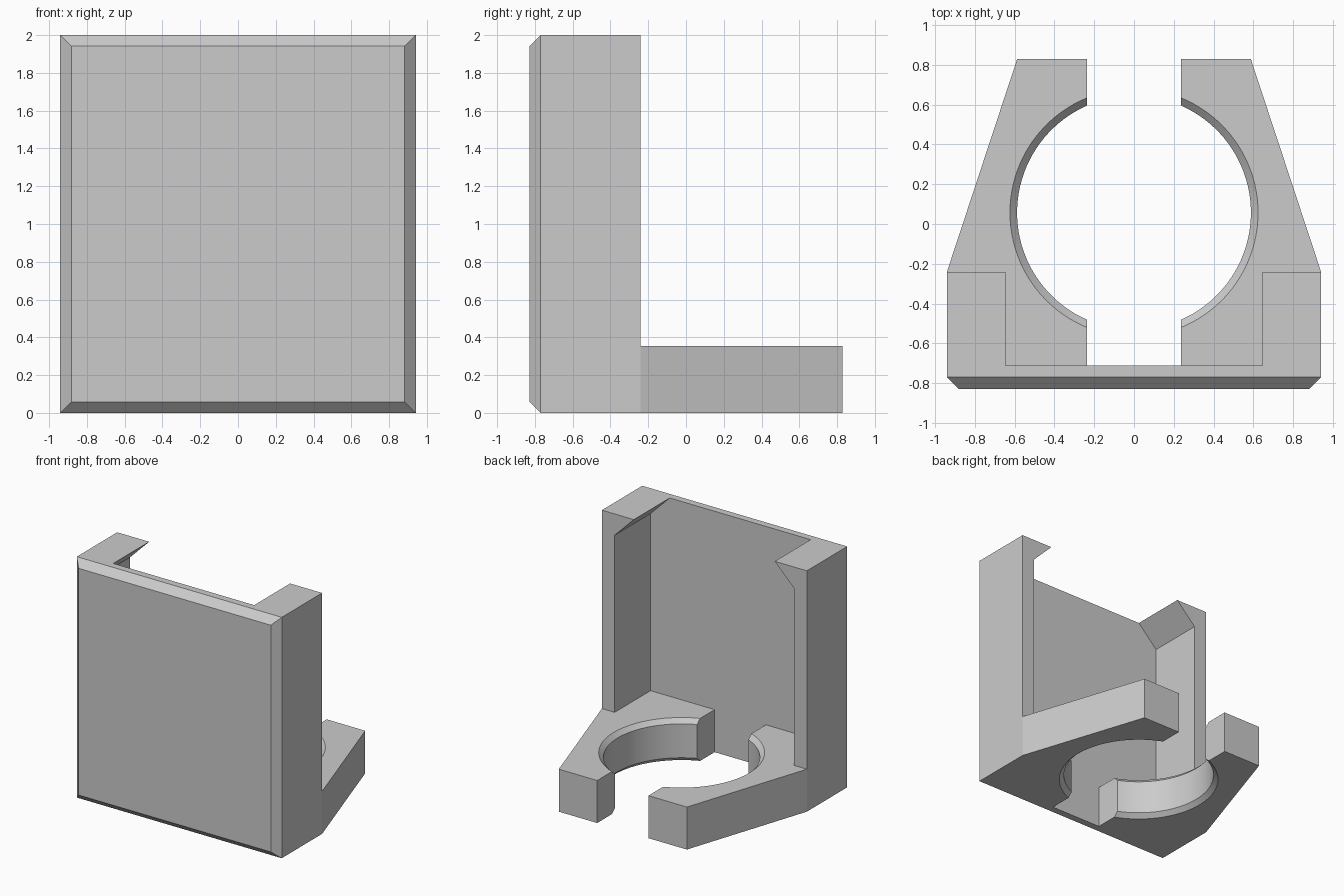
import bpy, bmesh, math

if "Cube" in bpy.data.objects:
    bpy.data.objects.remove(bpy.data.objects["Cube"], do_unlink=True)

U = 1 / 17                       # design module
HALF_W, HEIGHT = 16 * U, 2.0
FRONT, BACK = -0.829, 0.829
PLATE_BACK = FRONT + 2 * U
POST_BACK = FRONT + 10 * U
BASE_H, SLOT = 6 * U, 4 * U
HOLE_Y, HOLE_R, HOLE_BEVEL = 0.057, 10 * U, 0.036

grey = bpy.data.materials.new("light grey")
grey.use_nodes = True
colour = (0.6, 0.6, 0.6, 1)
grey.diffuse_color = colour
grey.node_tree.nodes["Principled BSDF"].inputs["Base Color"].default_value = colour


def loft(name, rings):
    """Closed solid through rings with equal point counts."""
    bm = bmesh.new()
    loops = [[bm.verts.new(p) for p in ring] for ring in rings]
    n = len(loops[0])
    for a, b in zip(loops, loops[1:]):
        for i in range(n):
            j = (i + 1) % n
            bm.faces.new((a[i], a[j], b[j], b[i]))
    bm.faces.new(loops[0][::-1])
    bm.faces.new(loops[-1])
    bmesh.ops.recalc_face_normals(bm, faces=bm.faces)
    mesh = bpy.data.meshes.new(name)
    bm.to_mesh(mesh)
    bm.free()
    mesh.materials.append(grey)
    obj = bpy.data.objects.new(name, mesh)
    bpy.context.collection.objects.link(obj)
    return obj


def plate_ring(y, inset):
    x = HALF_W - inset
    return [(-x, y, inset), (x, y, inset), (x, y, HEIGHT - inset), (-x, y, HEIGHT - inset)]


def jaw_ring(side, z, r, steps=40):
    y0 = PLATE_BACK - U
    outline = [(SLOT, y0), (HALF_W, y0), (HALF_W, POST_BACK), (10 * U, BACK), (SLOT, BACK)]
    end = math.acos(SLOT / r)
    for i in range(steps + 1):
        a = end - 2 * end * i / steps
        outline.append((r * math.cos(a), HOLE_Y + r * math.sin(a)))
    return [(side * x, y, z) for x, y in outline]


def post_ring(side, y):
    # thin wall with a sloped lip along the top
    thin, lip = HALF_W - 2 * U, HALF_W - 5 * U
    profile = [(HALF_W, BASE_H - U), (HALF_W, HEIGHT), (lip, HEIGHT),
               (thin, HEIGHT - 3 * U), (thin, BASE_H - U)]
    return [(side * x, y, z) for x, z in profile]


# front plate with bevelled front edges
body = loft("bracket_body", [plate_ring(FRONT, U), plate_ring(FRONT + U, 0),
                             plate_ring(PLATE_BACK, 0)])

# clamp jaws and side posts, mirrored
parts = []
for side, word in ((1, "left"), (-1, "right")):
    wide = HOLE_R + HOLE_BEVEL
    levels = [(0, wide), (HOLE_BEVEL, HOLE_R), (BASE_H - HOLE_BEVEL, HOLE_R), (BASE_H, wide)]
    parts.append(loft(word + "_jaw", [jaw_ring(side, z, r) for z, r in levels]))
    parts.append(loft(word + "_post", [post_ring(side, PLATE_BACK - U),
                                       post_ring(side, POST_BACK)]))

# fuse everything into one solid
bpy.ops.object.select_all(action="DESELECT")
body.select_set(True)
bpy.context.view_layer.objects.active = body
for part in parts:
    mod = body.modifiers.new("fuse", "BOOLEAN")
    mod.operation, mod.solver, mod.object = "UNION", "EXACT", part
    bpy.ops.object.modifier_apply(modifier=mod.name)
    bpy.data.objects.remove(part, do_unlink=True)

# merge coplanar faces, then shade the hole smoothly
bm = bmesh.new()
bm.from_mesh(body.data)
bmesh.ops.remove_doubles(bm, verts=bm.verts, dist=0.0001)
bmesh.ops.dissolve_limit(bm, angle_limit=math.radians(0.5), verts=bm.verts, edges=bm.edges)
bm.to_mesh(body.data)
bm.free()
bpy.ops.object.shade_smooth_by_angle(angle=math.radians(10))
